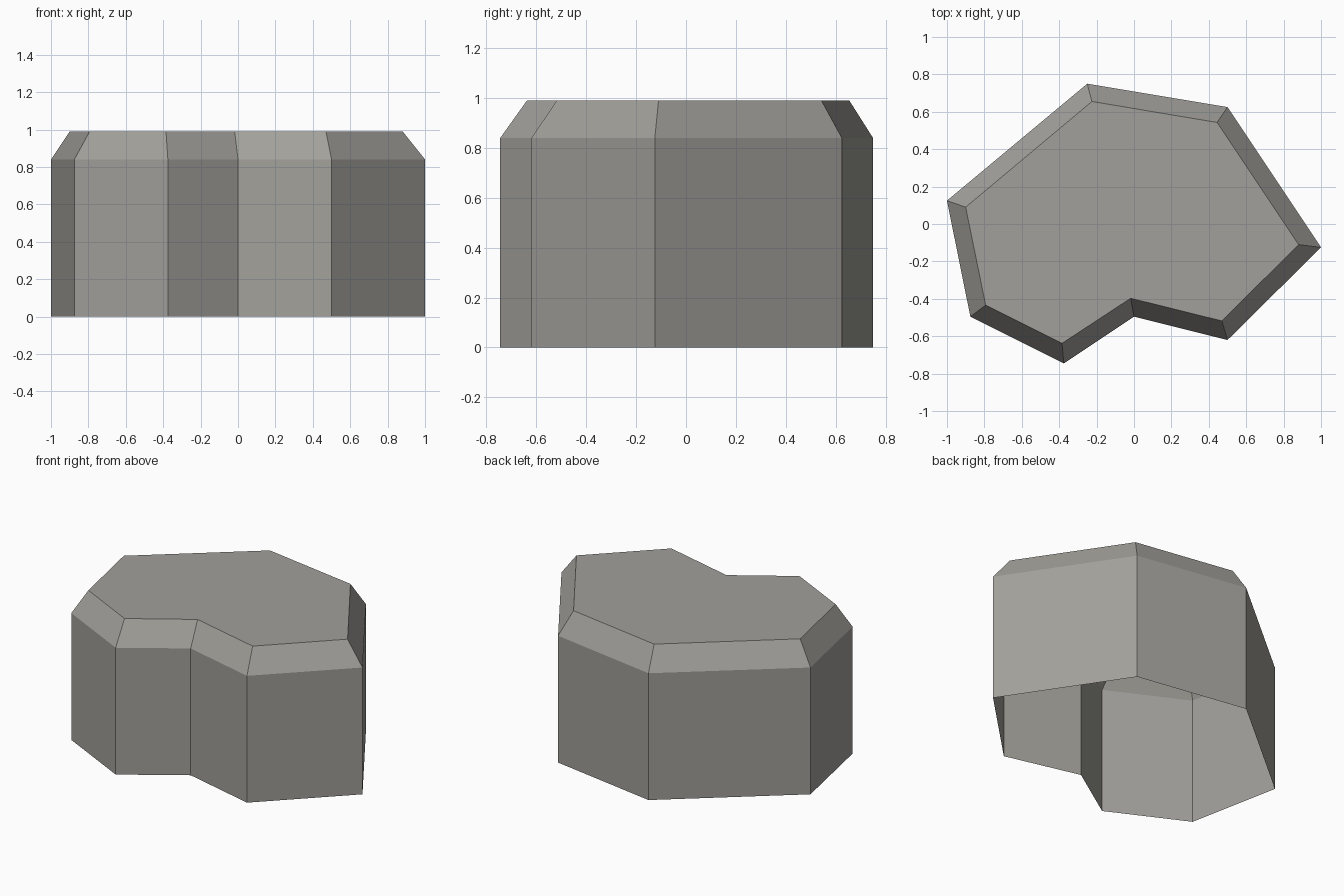
import bpy
import bmesh

cube = bpy.data.objects.get("Cube")
if cube:
    bpy.data.objects.remove(cube, do_unlink=True)

SHOULDER_Z, TOP_Z = 0.84, 0.99

# Outline of the walls and of the smaller flat top, clockwise from the left end
wall_outline = [(-1, .125), (-.25, .75), (.5, .625), (1, -.125),
                (.5, -.62), (0, -.495), (-.375, -.745), (-.875, -.495)]
top_outline = [(-.9, .09), (-.225, .655), (.444, .543), (.88, -.11),
               (.47, -.518), (-.018, -.397), (-.385, -.638), (-.793, -.434)]

# Stone colour
stone = bpy.data.materials.new("warm grey stone")
stone.use_nodes = True
colour = (0.36, 0.35, 0.325, 1)
stone.diffuse_color = colour
stone.node_tree.nodes["Principled BSDF"].inputs["Base Color"].default_value = colour


def add_ring(bm, outline, z):
    return [bm.verts.new((x, y, z)) for x, y in outline]


def bridge(bm, low, high):
    n = len(low)
    for i in range(n):
        j = (i + 1) % n
        bm.faces.new((low[j], low[i], high[i], high[j]))


# Open-bottomed rock shell: walls, sloped rim and flat top
bm = bmesh.new()
base = add_ring(bm, wall_outline, 0)
shoulder = add_ring(bm, wall_outline, SHOULDER_Z)
top = add_ring(bm, top_outline, TOP_Z)
bridge(bm, base, shoulder)
bridge(bm, shoulder, top)
bm.faces.new(reversed(top))

mesh = bpy.data.meshes.new("rock_block")
bm.to_mesh(mesh)
bm.free()
mesh.materials.append(stone)
rock = bpy.data.objects.new("rock_block", mesh)
bpy.context.collection.objects.link(rock)
